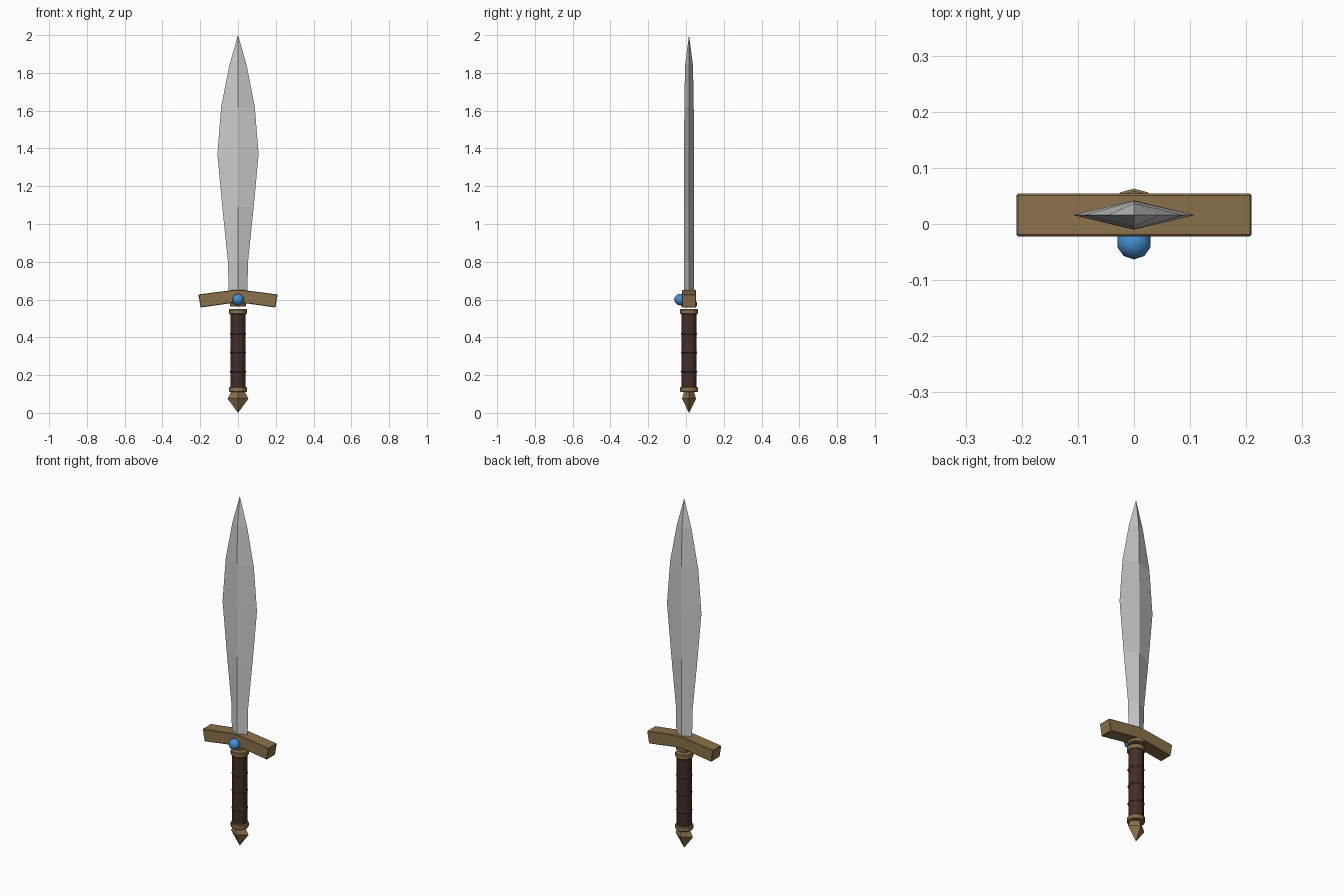
import bpy, bmesh, math

if "Cube" in bpy.data.objects:
    bpy.data.objects.remove(bpy.data.objects["Cube"])

AXIS_Y = 0.016  # sword axis; the gem sticks out at the front


def material(name, rgb):
    m = bpy.data.materials.new(name)
    m.diffuse_color = (*rgb, 1)
    m.use_nodes = True
    m.node_tree.nodes["Principled BSDF"].inputs["Base Color"].default_value = m.diffuse_color
    return m


BRASS = material("brass", (0.26, 0.165, 0.07))
LEATHER = material("leather", (0.055, 0.028, 0.02))
BLUE = material("blue_gem", (0.06, 0.28, 0.65))


def finish(name, bm, mat=None, smooth=False):
    bmesh.ops.recalc_face_normals(bm, faces=bm.faces)
    mesh = bpy.data.meshes.new(name)
    bm.to_mesh(mesh)
    bm.free()
    for p in mesh.polygons:
        p.use_smooth = smooth
    ob = bpy.data.objects.new(name, mesh)
    bpy.context.collection.objects.link(ob)
    ob.location.y = AXIS_Y
    if mat:
        mesh.materials.append(mat)
    return ob


def loft(name, rows, sides, mat=None):
    """Stack of elliptical rings (z, x radius, y radius); zero radius makes a tip."""
    bm = bmesh.new()
    rings = []
    for z, rx, ry in rows:
        n = sides if rx else 1
        rings.append([bm.verts.new((rx * math.cos(math.tau * i / n),
                                    ry * math.sin(math.tau * i / n), z)) for i in range(n)])
    for a, b in zip(rings, rings[1:]):
        for i in range(sides):
            j = (i + 1) % sides
            if len(a) == 1:
                bm.faces.new((a[0], b[j], b[i]))
            elif len(b) == 1:
                bm.faces.new((a[i], a[j], b[0]))
            else:
                bm.faces.new((a[i], a[j], b[j], b[i]))
    for ring in (rings[0], rings[-1]):
        if len(ring) > 1:
            bm.faces.new(ring)
    return finish(name, bm, mat)


def collar(name, z0, z1, r):
    b = 0.004
    loft(name, [(z0, r - b, r - b), (z0 + b, r, r), (z1 - b, r, r), (z1, r - b, r - b)], 12, BRASS)


# Leaf-shaped blade with a diamond section
loft("blade", [(0.60, 0.05, 0.026), (0.65, 0.05, 0.026), (0.80, 0.053, 0.026),
               (1.09, 0.083, 0.026), (1.37, 0.109, 0.026), (1.62, 0.089, 0.025),
               (1.84, 0.046, 0.021), (2.0, 0, 0)], 4)

# Drooping crossguard, extruded front to back
half = [(0.03, 0.65), (0.21, 0.627), (0.198, 0.558), (0.03, 0.582)]
outline = half + [(-x, z) for x, z in reversed(half)]
bm = bmesh.new()
face = bm.faces.new([bm.verts.new((x, -0.038, z)) for x, z in outline])
ext = bmesh.ops.extrude_face_region(bm, geom=[face])
bmesh.ops.translate(bm, vec=(0, 0.076, 0),
                    verts=[v for v in ext["geom"] if isinstance(v, bmesh.types.BMVert)])
guard = finish("crossguard", bm, BRASS)
bev = guard.modifiers.new("bevel", "BEVEL")
bev.width, bev.segments = 0.003, 1

# Collars under the guard and at both ends of the grip
collar("guard_collar", 0.563, 0.59, 0.043)
collar("grip_top_collar", 0.522, 0.55, 0.047)
collar("grip_bottom_collar", 0.11, 0.138, 0.047)

# Leather grip with raised rings
loft("grip", [(0.125, 0.04, 0.04), (0.535, 0.04, 0.04)], 12, LEATHER)
for i, z in enumerate((0.218, 0.32, 0.418)):
    loft(f"grip_ring_{i + 1}", [(z - 0.007, 0.039, 0.039), (z, 0.044, 0.044),
                                (z + 0.007, 0.039, 0.039)], 12, LEATHER)

# Pointed pommel
loft("pommel", [(0, 0, 0), (0.075, 0.055, 0.037), (0.115, 0.034, 0.026)], 4, BRASS)

# Gem on the front of the guard
bm = bmesh.new()
bmesh.ops.create_icosphere(bm, subdivisions=2, radius=0.031)
gem = finish("gem", bm, BLUE, smooth=True)
gem.location = (0, -0.032, 0.6)
